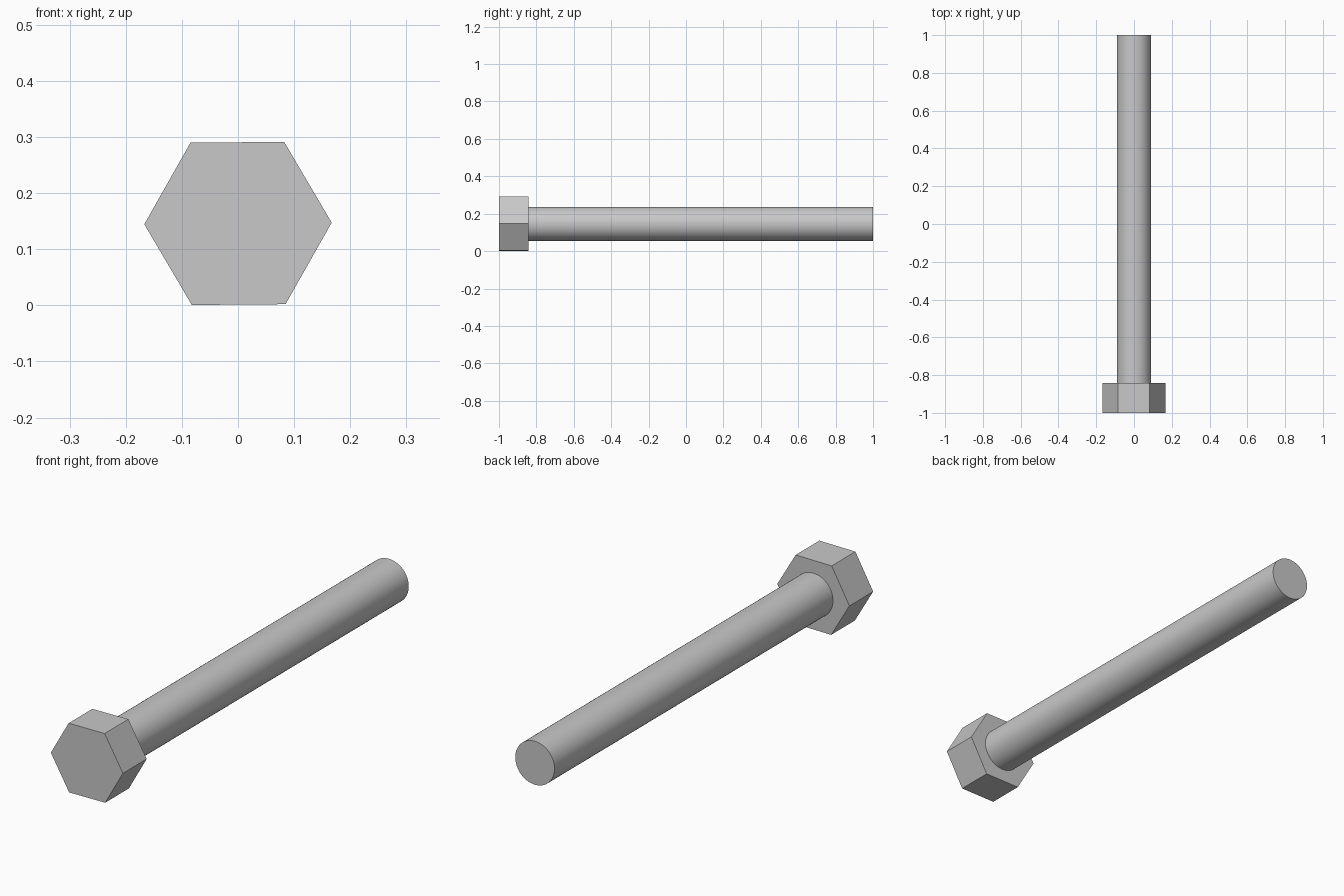
import bpy, bmesh, math

if "Cube" in bpy.data.objects:
    bpy.data.objects.remove(bpy.data.objects["Cube"], do_unlink=True)

# One plain grey for the whole bolt
steel = bpy.data.materials.new("steel_grey")
steel.use_nodes = True
colour = (0.58, 0.58, 0.58, 1)
steel.diffuse_color = colour
steel.node_tree.nodes["Principled BSDF"].inputs["Base Color"].default_value = colour

AXIS_Z = 0.146


def prism(name, sides, radius, y0, y1, turn=0.0, smooth=False):
    """Regular prism along y, centred on the bolt axis."""
    bm = bmesh.new()
    ring = []
    for i in range(sides):
        a = turn + math.tau * i / sides
        ring.append(bm.verts.new((radius * math.cos(a), y0, AXIS_Z + radius * math.sin(a))))
    cap = bm.faces.new(ring)
    extruded = bmesh.ops.extrude_face_region(bm, geom=[cap], use_keep_orig=True)
    moved = [v for v in extruded["geom"] if isinstance(v, bmesh.types.BMVert)]
    bmesh.ops.translate(bm, verts=moved, vec=(0, y1 - y0, 0))
    bmesh.ops.recalc_face_normals(bm, faces=bm.faces)
    mesh = bpy.data.meshes.new(name)
    bm.to_mesh(mesh)
    bm.free()
    mesh.materials.append(steel)
    obj = bpy.data.objects.new(name, mesh)
    bpy.context.collection.objects.link(obj)
    if smooth:
        bpy.ops.object.select_all(action="DESELECT")
        obj.select_set(True)
        bpy.context.view_layer.objects.active = obj
        bpy.ops.object.shade_smooth_by_angle(angle=math.radians(30))
    return obj


# Hexagonal head, turned very slightly about its axis
prism("hex_head", 6, 0.167, -1.0, -0.843, turn=math.radians(0.5))

# Long round shank
prism("shank", 64, 0.091, -0.843, 1.0, smooth=True)
